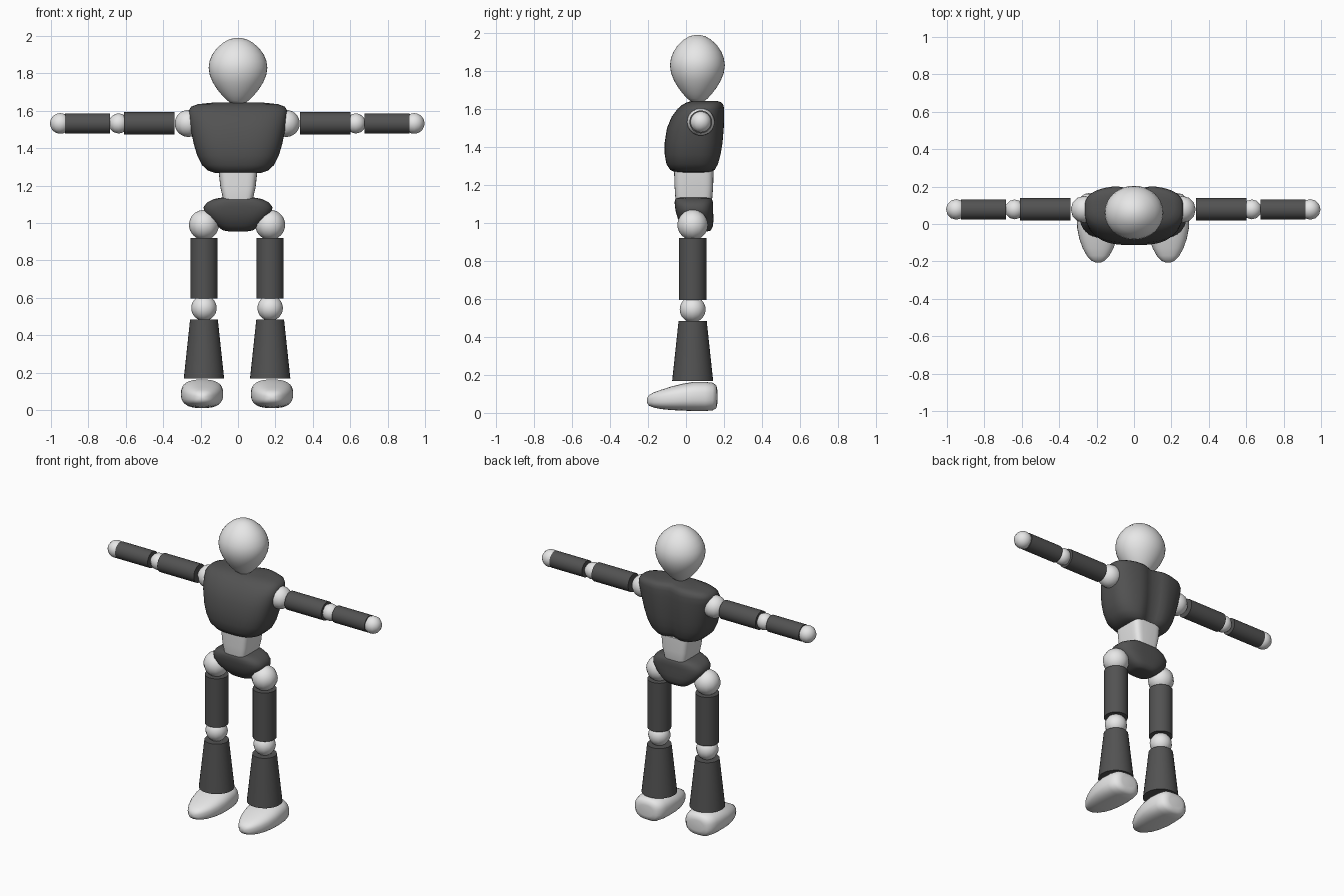
import bpy, bmesh, math
from mathutils import Vector, Matrix

if "Cube" in bpy.data.objects:
    bpy.data.objects.remove(bpy.data.objects["Cube"])


def material(name, v):
    m = bpy.data.materials.new(name)
    m.diffuse_color = (v, v, v, 1)
    m.use_nodes = True
    m.node_tree.nodes["Principled BSDF"].inputs["Base Color"].default_value = m.diffuse_color
    return m


LIGHT = material("light_grey", 0.8)
DARK = material("dark_grey", 0.085)


def finish(name, bm, mat, angle=50):
    bmesh.ops.recalc_face_normals(bm, faces=bm.faces)
    me = bpy.data.meshes.new(name)
    bm.to_mesh(me)
    bm.free()
    ob = bpy.data.objects.new(name, me)
    bpy.context.collection.objects.link(ob)
    me.materials.append(mat)
    bpy.ops.object.select_all(action='DESELECT')
    ob.select_set(True)
    bpy.context.view_layer.objects.active = ob
    bpy.ops.object.shade_smooth_by_angle(angle=math.radians(angle))
    return ob


def ball(name, pos, r):
    bm = bmesh.new()
    bmesh.ops.create_uvsphere(bm, u_segments=12, v_segments=16, radius=r,
                              matrix=Matrix.Translation(pos))
    return finish(name, bm, LIGHT)


def limb(name, a, b, r1, r2):
    a, b = Vector(a), Vector(b)
    bm = bmesh.new()
    rot = (b - a).to_track_quat('Z', 'Y').to_matrix().to_4x4()
    bmesh.ops.create_cone(bm, cap_ends=True, segments=32, radius1=r1, radius2=r2,
                          depth=(b - a).length,
                          matrix=Matrix.Translation((a + b) / 2) @ rot)
    return finish(name, bm, DARK)


def loft(name, rings, mat, power, place, segs=40, angle=50):
    """Skin rounded-square rings (t, centre_u, half_u, v_min, v_max)."""
    bm = bmesh.new()
    loops = []
    for t, cu, hu, v0, v1 in rings:
        loop = []
        for i in range(segs):
            a = 2 * math.pi * i / segs
            c, s = math.cos(a), math.sin(a)
            u = cu + hu * math.copysign(abs(c) ** (2 / power), c)
            v = (v0 + v1) / 2 + (v1 - v0) / 2 * math.copysign(abs(s) ** (2 / power), s)
            loop.append(bm.verts.new(place(t, u, v)))
        loops.append(loop)
    for p, q in zip(loops, loops[1:]):
        for i in range(segs):
            j = (i + 1) % segs
            bm.faces.new((p[i], p[j], q[j], q[i]))
    bm.faces.new(loops[0])
    bm.faces.new(loops[-1])
    return finish(name, bm, mat, angle)


def upright(t, u, v):
    return (u, v, t)


def lengthwise(t, u, v):
    return (u, t, v)


def chest_shape(t, u, v):
    # shallow spine groove down the back
    if v > 0.08:
        v -= 0.03 * math.exp(-(u / 0.05) ** 2) * min(1, (v - 0.08) / 0.08)
    return (u, v, t)


# Egg-shaped head
head = [(1.99, .012), (1.983, .045), (1.965, .078), (1.935, .113), (1.90, .138),
        (1.865, .152), (1.83, .157), (1.79, .151), (1.75, .134), (1.71, .108),
        (1.68, .083), (1.655, .058), (1.635, .03)]
loft("head", [(z, 0, r, .06 - r * .92, .06 + r * .92) for z, r in head],
     LIGHT, 2, upright)

# Chest
chest = [(1.265, .09, -.04, .12), (1.268, .125, -.06, .14), (1.28, .16, -.083, .16),
         (1.31, .193, -.103, .175), (1.36, .218, -.112, .188), (1.42, .236, -.113, .197),
         (1.5, .253, -.10, .203), (1.56, .262, -.075, .205), (1.60, .264, -.045, .204),
         (1.622, .25, -.02, .2), (1.635, .215, .005, .19), (1.643, .14, .035, .17)]
loft("chest", [(z, 0, hx, a, b) for z, hx, a, b in chest],
     DARK, 2.8, chest_shape, 56, 75)

# Waist and pelvis
loft("waist", [(1.10, 0, .075, -.05, .13), (1.13, 0, .08, -.056, .138),
               (1.19, 0, .094, -.06, .143), (1.28, 0, .104, -.063, .145)],
     LIGHT, 5, upright)
pelvis = [(.955, .05, .03, .11), (.96, .08, .005, .13), (.985, .115, -.02, .142),
          (1.02, .155, -.042, .145), (1.055, .18, -.053, .143), (1.085, .184, -.058, .143),
          (1.11, .165, -.06, .142), (1.128, .13, -.055, .135), (1.135, .09, -.045, .12)]
loft("pelvis", [(z, 0, hx, a, b) for z, hx, a, b in pelvis], DARK, 3, upright, 48, 75)

AY, AZ, LY = .078, 1.532, .035
for side, s in (("left", 1), ("right", -1)):
    # Arm
    o = -.004
    ball(side + "_shoulder", (s * .262 + o, AY, AZ), .072)
    limb(side + "_upper_arm", (s * .335 + o, AY, AZ), (s * .605 + o, AY, AZ), .06, .06)
    ball(side + "_elbow", (s * .634 + o, AY, AZ), .053)
    limb(side + "_forearm", (s * .68 + o, AY, AZ), (s * .92 + o, AY, AZ), .054, .054)
    ball(side + "_hand", (s * .946 + o, AY, AZ), .055)
    # Leg
    x = s * .177 - .005
    ball(side + "_hip", (x, LY, .99), .08)
    limb(side + "_thigh", (x, LY, .595), (x, LY, .92), .072, .072)
    ball(side + "_knee", (x, LY, .545), .068)
    limb(side + "_shin", (x, LY, .168), (x, LY, .485), .108, .074)
    # Foot, from heel to toe
    f = s * .187 - .005
    foot = [(.165, .05, .05, .12), (.16, .075, .025, .145), (.14, .097, .013, .159),
            (.10, .108, .01, .163), (.04, .113, .01, .163), (-.02, .112, .012, .153),
            (-.08, .10, .015, .138), (-.13, .082, .02, .122), (-.17, .06, .028, .108),
            (-.195, .037, .038, .094), (-.206, .014, .054, .076)]
    loft(side + "_foot", [(y, f, hx, a, b) for y, hx, a, b in foot],
         LIGHT, 2.6, lengthwise, 32, 75)
